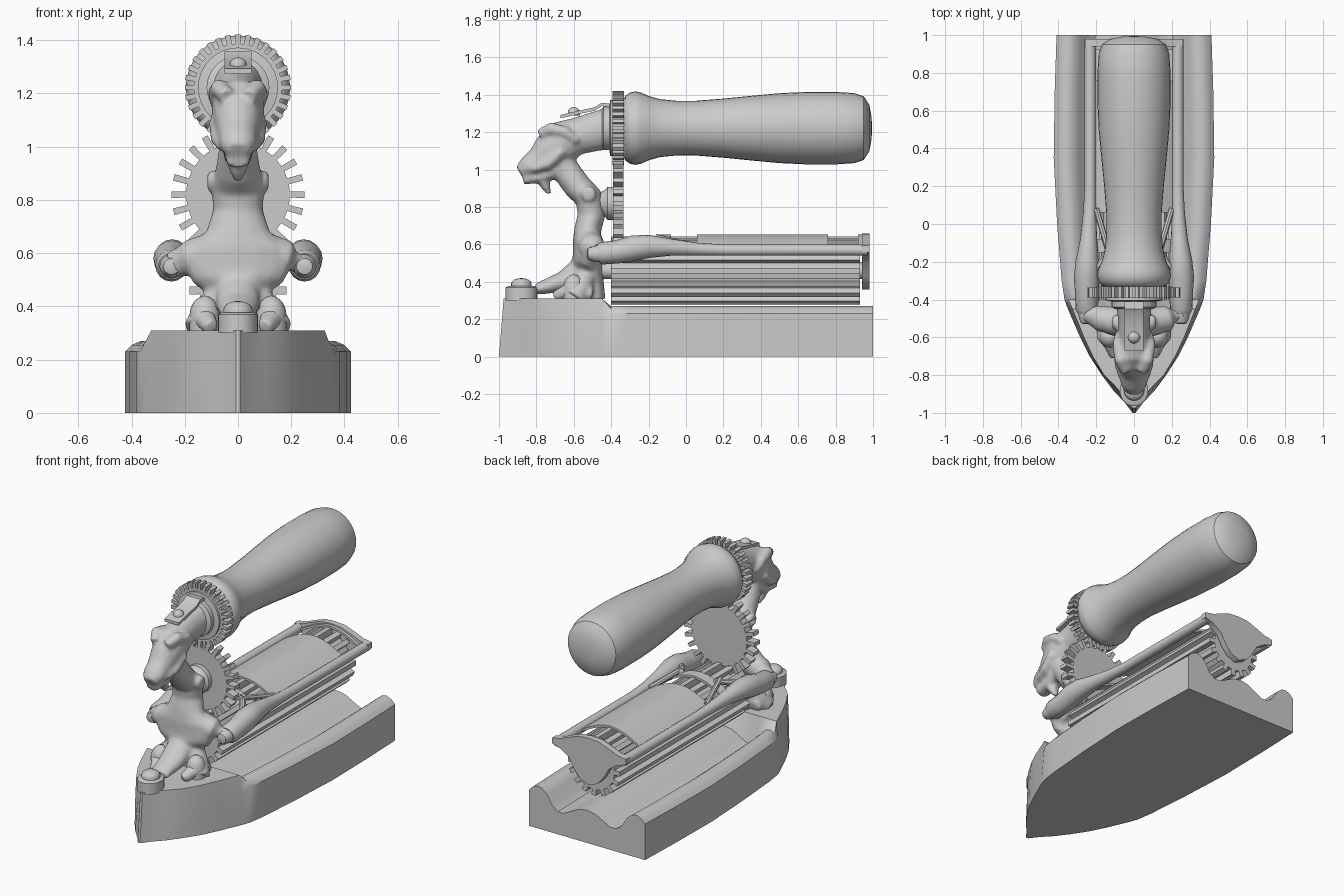
import bpy, bmesh, math
from mathutils import Vector as V

if "Cube" in bpy.data.objects:
    bpy.data.objects.remove(bpy.data.objects["Cube"])


def loft(bm, rings):
    """Skin closed rings of equal length and cap both ends."""
    vs = [[bm.verts.new(p) for p in r] for r in rings]
    n = len(vs[0])
    for a, b in zip(vs, vs[1:]):
        for i in range(n):
            bm.faces.new((a[i], a[(i + 1) % n], b[(i + 1) % n], b[i]))
    bm.faces.new(vs[0][::-1])
    bm.faces.new(vs[-1])


def tube(bm, pts, n=16):
    """Elliptic tube through (x, y, z, half_width, half_depth)."""
    c = [V(p[:3]) for p in pts]
    rings = []
    for i, p in enumerate(pts):
        t = (c[min(i + 1, len(c) - 1)] - c[max(i - 1, 0)]).normalized()
        s = V((1, 0, 0)) if abs(t.x) < 0.9 else V((0, 1, 0))
        s = (s - t * s.dot(t)).normalized()
        u = t.cross(s)
        rings.append([c[i] + s * p[3] * math.cos(a) + u * p[-1] * math.sin(a)
                      for a in (2 * math.pi * k / n for k in range(n))])
    loft(bm, rings)


def finish(name, bm, angle=35):
    bmesh.ops.recalc_face_normals(bm, faces=bm.faces)
    me = bpy.data.meshes.new(name)
    bm.to_mesh(me)
    bm.free()
    ob = bpy.data.objects.new(name, me)
    bpy.context.collection.objects.link(ob)
    bpy.ops.object.select_all(action='DESELECT')
    ob.select_set(True)
    bpy.context.view_layer.objects.active = ob
    bpy.ops.object.shade_smooth_by_angle(angle=math.radians(angle))
    return ob


def lathe(name, profile, z, x=0, n=32):
    """Turned part along y from (y, radius)."""
    bm = bmesh.new()
    tube(bm, [(x, y, z, r) for y, r in profile], n)
    return finish(name, bm)


def dome(name, x, y, z, r, h):
    """Round-headed bolt, upright."""
    bm = bmesh.new()
    tube(bm, [(x, y, z, r), (x, y, z + h * .4, r)] +
         [(x, y, z + h * (.4 + .6 * math.sin(a)), max(r * math.cos(a), .003))
          for a in (.4, .8, 1.2, 1.56)], 20)
    return finish(name, bm)


def gear(name, y0, y1, z, root, tip, n, width=.45):
    bm = bmesh.new()
    ring = []
    for i in range(n):
        for k, r in ((-1, root), (-1, tip), (1, tip), (1, root)):
            w = width if r == root else width * .85
            a = 2 * math.pi * (i + k * w / 2) / n
            ring.append((r * math.sin(a), z + r * math.cos(a)))
    loft(bm, [[(x, y, h) for x, h in ring] for y in (y0, y1)])
    return finish(name, bm, 20)


# Boat-shaped base: flat raised bow, scalloped bed behind it
bed = [(1, 0), (1, .23), (.94, .255), (.86, .27), (.78, .265), (.69, .235), (.6, .175),
       (.5, .145), (.4, .145), (.28, .17), (.14, .2), (0, .21)]
bow = [(1, 0), (.97, .2), (.93, .31)] + [(x, .31) for x, _ in bed[3:]]
stations = [(-1, .008, bow), (-.95, .045, bow), (-.88, .11, bow), (-.8, .17, bow),
            (-.7, .235, bow), (-.6, .285, bow), (-.45, .35, bow), (-.4, .368, bed),
            (-.3, .383, bed), (0, .407, bed), (.35, .425, bed), (.7, .42, bed), (1, .41, bed)]
bm = bmesh.new()
rings = []
for y, w, prof in stations:
    half = [(x * w, y + (.08 * z if y < -.85 else 0), z) for x, z in prof]
    rings.append(half + [(-x, b, z) for x, b, z in half[-2::-1]])
loft(bm, rings)
finish("base", bm)

# Handle and its collar
lathe("handle", [(-.335, .15), (-.325, .172), (-.3, .19), (-.27, .196), (-.24, .19), (-.2, .172),
                 (-.14, .155), (-.05, .146), (.05, .146), (.2, .158), (.35, .173), (.5, .187),
                 (.65, .194), (.8, .194), (.9, .187), (.95, .17), (.98, .125), (.992, .06), (.995, .004)], 1.222)
lathe("handle_collar", [(-.45, .1), (-.44, .118), (-.41, .118), (-.405, .15), (-.38, .15)], 1.222)

# Gear train
gear("upper_gear", -.392, -.332, 1.222, .165, .2, 32, .6)
gear("lower_gear", -.39, -.335, .82, .195, .25, 24)
gear("long_roller_gear", -.4, .93, .46, .145, .183, 16, .5)
lathe("lower_gear_hub", [(-.47, .05), (-.43, .075), (-.42, .088), (-.38, .088)], .82)
lathe("roller_axle", [(-.5, .045), (.95, .045)], .46, n=16)

# Creature: sculpted head, neck, chest and limbs fused together
bm = bmesh.new()
tube(bm, [(0, -.41, 1.222, .1, .11), (0, -.5, 1.2, .085, .105), (0, -.58, 1.18, .085, .1),
          (0, -.66, 1.15, .1, .115), (0, -.73, 1.09, .09, .105), (0, -.79, 1.045, .075, .075),
          (0, -.85, 1.01, .07, .058), (0, -.89, .985, .045, .035)])
tube(bm, [(0, -.69, 1.08, .07, .07), (0, -.645, 1.0, .07, .075), (0, -.58, .91, .085, .075),
          (0, -.52, .85, .1, .075), (0, -.505, .76, .095, .075), (0, -.525, .68, .12, .072),
          (0, -.53, .62, .19, .075), (0, -.53, .54, .2, .075), (0, -.54, .49, .17, .075),
          (0, -.57, .45, .085, .075), (0, -.66, .4, .08, .055), (0, -.8, .36, .06, .03)])
tube(bm, [(0, -.5, .52, .13, .05), (0, -.49, .4, .1, .05), (0, -.48, .3, .1, .05)])
tube(bm, [(0, -.66, 1.02, .06, .05), (0, -.76, .965, .055, .035), (0, -.87, .945, .045, .025)])
tube(bm, [(0, -.77, .96, .045, .035), (0, -.75, .91, .035, .025), (0, -.73, .87, .015, .012)])
for s in (-1, 1):
    tube(bm, [(s * .04, -.78, 1.19, .03), (s * .07, -.72, 1.22, .035), (s * .085, -.64, 1.2, .03),
              (s * .09, -.58, 1.15, .015)], 10)                                   # brow
    tube(bm, [(s * .08, -.66, 1.1, .03), (s * .075, -.74, 1.03, .03), (s * .06, -.82, 1.0, .02)], 10)
    tube(bm, [(s * .05, -.52, .87, .045), (s * .115, -.52, .87, .038)], 12)       # neck knob
    tube(bm, [(s * .05, -.52, .62, .075), (s * .18, -.5, .58, .07), (s * .245, -.47, .555, .055)])
    tube(bm, [(s * .06, -.53, .44, .06), (s * .12, -.56, .37, .055), (s * .15, -.6, .31, .06)])
    tube(bm, [(s * .1, -.7, .32, .03), (s * .13, -.62, .36, .045), (s * .13, -.5, .33, .04)], 10)
beast = finish("creature_bracket", bm)
m = beast.modifiers.new("fuse", 'REMESH')
m.mode, m.voxel_size, m.use_smooth_shade = 'VOXEL', .012, True
m = beast.modifiers.new("soften", 'SMOOTH')
m.iterations, m.factor = 4, .5

# Head strap with bolt
bm = bmesh.new()
loft(bm, [[(x, y, z + d) for x, d in ((-.05, 0), (.05, 0), (.05, .018), (-.05, .018))]
          for y, z in ((-.67, 1.275), (-.56, 1.3), (-.49, 1.315), (-.45, 1.34), (-.41, 1.335))])
finish("head_strap", bm)
dome("strap_bolt", 0, -.6, 1.29, .032, .045)

# Bolts and feet on the bow
bm = bmesh.new()
tube(bm, [(0, -.88, .3, .075, .085), (0, -.88, .37, .075, .085), (0, -.88, .378, .06, .07)], 24)
finish("front_foot", bm)
dome("front_foot_bolt", 0, -.88, .37, .055, .05)
for s in (-1, 1):
    dome("side_foot_bolt", s * .125, -.6, .31, .058, .13)

# Side rails with swollen front sockets
for s in (-1, 1):
    bm = bmesh.new()
    tube(bm, [(s * .25, -.47, .55, .05), (s * .25, -.45, .553, .06), (s * .25, -.37, .56, .062),
              (s * .25, -.28, .58, .068), (s * .247, -.2, .59, .062), (s * .24, -.08, .585, .045),
              (s * .235, .06, .575, .034), (s * .232, .2, .57, .03), (s * .232, .97, .57, .03)])
    finish("side_rail", bm)
    lathe("rail_socket_bolt", [(-.53, .012), (-.525, .03), (-.5, .04), (-.48, .045), (-.44, .045)], .55, s * .25, 16)
    bm = bmesh.new()
    tube(bm, [(s * .2, .08, .585, .016), (s * .13, -.16, .64, .016)], 8)
    tube(bm, [(s * .205, -.25, .6, .018), (s * .12, -.12, .635, .018)], 8)
    finish("cover_strut", bm)


# Arched cover plates between the rails
def arch(name, y0, y1):
    xs = [-.22 + .44 * i / 16 for i in range(17)]
    top = [(x, .57 + .083 * math.cos(x / .22 * math.pi / 2)) for x in xs]
    ring = top + [(x, z - .015) for x, z in top[::-1]]
    bm = bmesh.new()
    loft(bm, [[(x, y, z) for x, z in ring] for y in (y0, y1)])
    finish(name, bm)


arch("roller_cover", .06, .76)
arch("front_cover_bar", -.15, -.08)
arch("rear_cover_bar", .92, .96)

# Winged end plate
half = [(0, .66), (.07, .655), (.14, .63), (.2, .605), (.26, .595), (.262, .56), (.2, .54),
        (.14, .5), (.1, .43), (.06, .385), (0, .36)]
ring = half + [(-x, z) for x, z in half[-2:0:-1]]
bm = bmesh.new()
loft(bm, [[(x, y, z) for x, z in ring] for y in (.94, .98)])
finish("rear_end_plate", bm)
